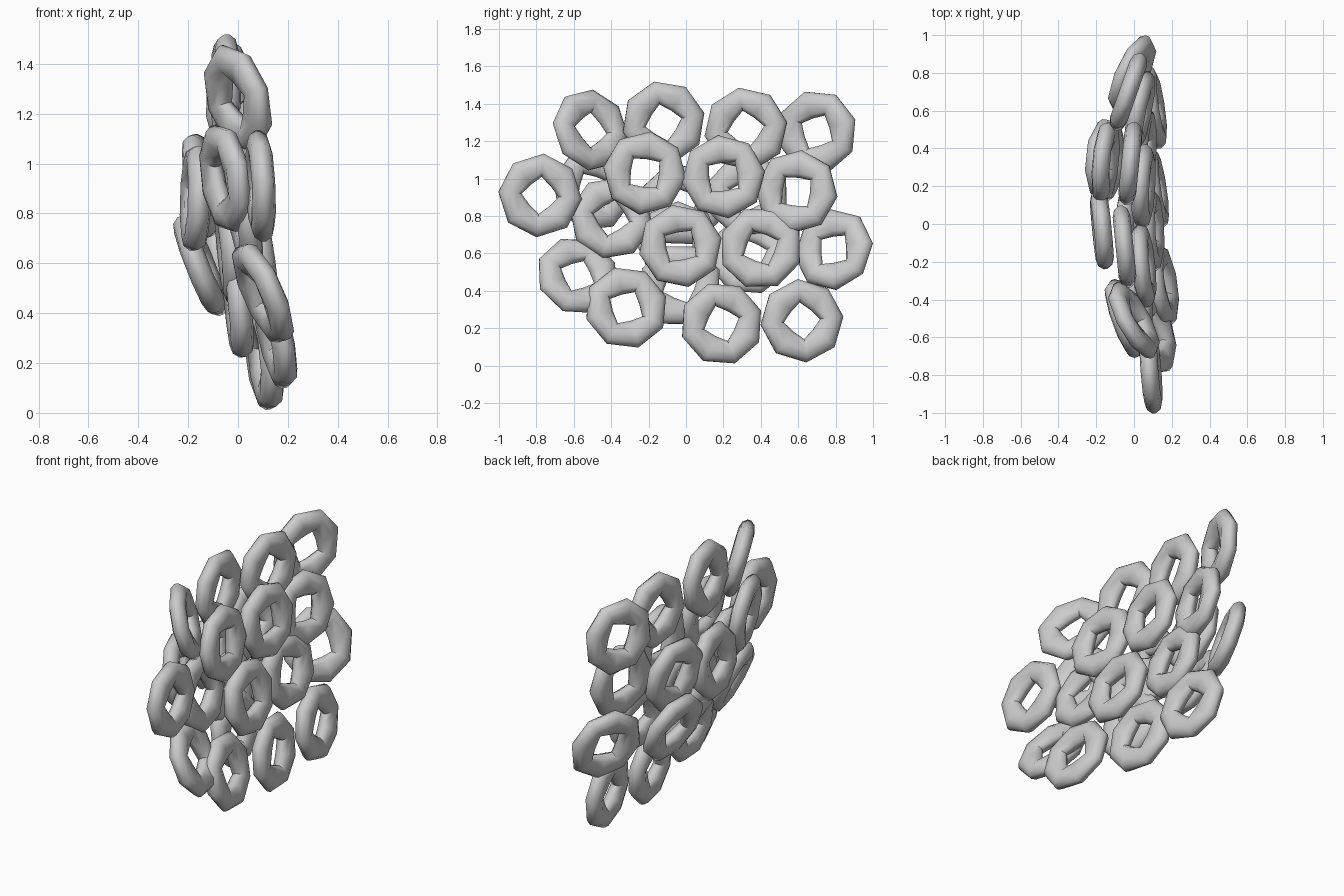
import bpy, bmesh, math, random
from mathutils import Vector, Matrix

if "Cube" in bpy.data.objects:
    bpy.data.objects.remove(bpy.data.objects["Cube"], do_unlink=True)
random.seed(4)

# One pale grey for every ring
grey = bpy.data.materials.new("pale_grey")
grey.use_nodes = True
colour = (0.6, 0.6, 0.6, 1)
grey.diffuse_color = colour
grey.node_tree.nodes["Principled BSDF"].inputs["Base Color"].default_value = colour

SIDES = 8
# Cross-section of a ring: radius, half height
HALF = [(.1, .008), (.125, .036), (.165, .047), (.204, .036), (.224, .01)]
PROFILE = HALF + [(r, -h) for r, h in reversed(HALF)]


def ring(name, centre, tilt):
    """Flattened octagonal ring with a four-cornered hole; tilt is the y, z lean of its axis."""
    bm = bmesh.new()
    loops = []
    for i in range(SIDES):
        a = math.tau * i / SIDES
        loop = []
        for r, h in PROFILE:
            if r < .15 and i % 2:
                r *= .76
            loop.append(bm.verts.new((r * math.cos(a), r * math.sin(a), h)))
        loops.append(loop)
    n = len(PROFILE)
    for i in range(SIDES):
        p, q = loops[i], loops[(i + 1) % SIDES]
        for j in range(n):
            k = (j + 1) % n
            bm.faces.new((p[j], q[j], q[k], p[k]))
    bmesh.ops.recalc_face_normals(bm, faces=bm.faces)
    axis = Vector((1, *tilt))
    turn = axis.to_track_quat('Z', 'Y').to_matrix().to_4x4()
    spin = Matrix.Rotation(random.uniform(0, math.tau), 4, 'Z')
    bm.transform(Matrix.Translation(centre) @ turn @ spin)
    mesh = bpy.data.meshes.new(name)
    bm.to_mesh(mesh)
    bm.free()
    mesh.materials.append(grey)
    ob = bpy.data.objects.new(name, mesh)
    bpy.context.collection.objects.link(ob)
    return ob


# Near layer of rings: centre, tilt
NEAR = [((.09, -.78, .91), (.08, .05)), ((.05, -.22, 1.03), (.1, .1)),
        ((.05, .2, 1.01), (-.05, .1)), ((.09, -.03, .64), (.05, .15)),
        ((.05, .4, .63), (-.05, .15)), ((-.01, .79, .62), (-.45, .3)),
        ((.15, -.32, .31), (.15, .22)), ((.11, .19, .225), (.15, .1)),
        ((.1, .62, .24), (.15, .1))]
# Upper row
UPPER = [((0, -.51, 1.26), (.55, .3)), ((-.05, -.12, 1.3), (.1, 0)),
         ((-.02, .32, 1.265), (-.1, 0)), ((-.03, .7, 1.25), (-.35, 0))]
# Rings filling the gaps behind
FAR = [((.03, .59, .93), (-.2, .1)), ((.02, -.4, .79), (.1, .2)),
       ((.1, -.58, .48), (.25, .45)), ((-.05, -.5, .94), (.35, .15)),
       ((-.17, -.03, .86), (.1, -.03)), ((-.15, .34, .59), (-.08, .4)),
       ((-.15, .33, .91), (-.1, .15)), ((0, -.03, .43), (.05, .1)),
       ((-.03, -.04, .655), (.05, .1))]

rings = []
for layer, rows in (("near", NEAR), ("upper", UPPER), ("far", FAR)):
    for i, (centre, tilt) in enumerate(rows, 1):
        rings.append(ring(f"{layer}_ring_{i}", centre, tilt))

# Soft rounded shading
bpy.ops.object.select_all(action='DESELECT')
for ob in rings:
    ob.select_set(True)
bpy.context.view_layer.objects.active = rings[0]
bpy.ops.object.shade_smooth_by_angle(angle=math.radians(60))
